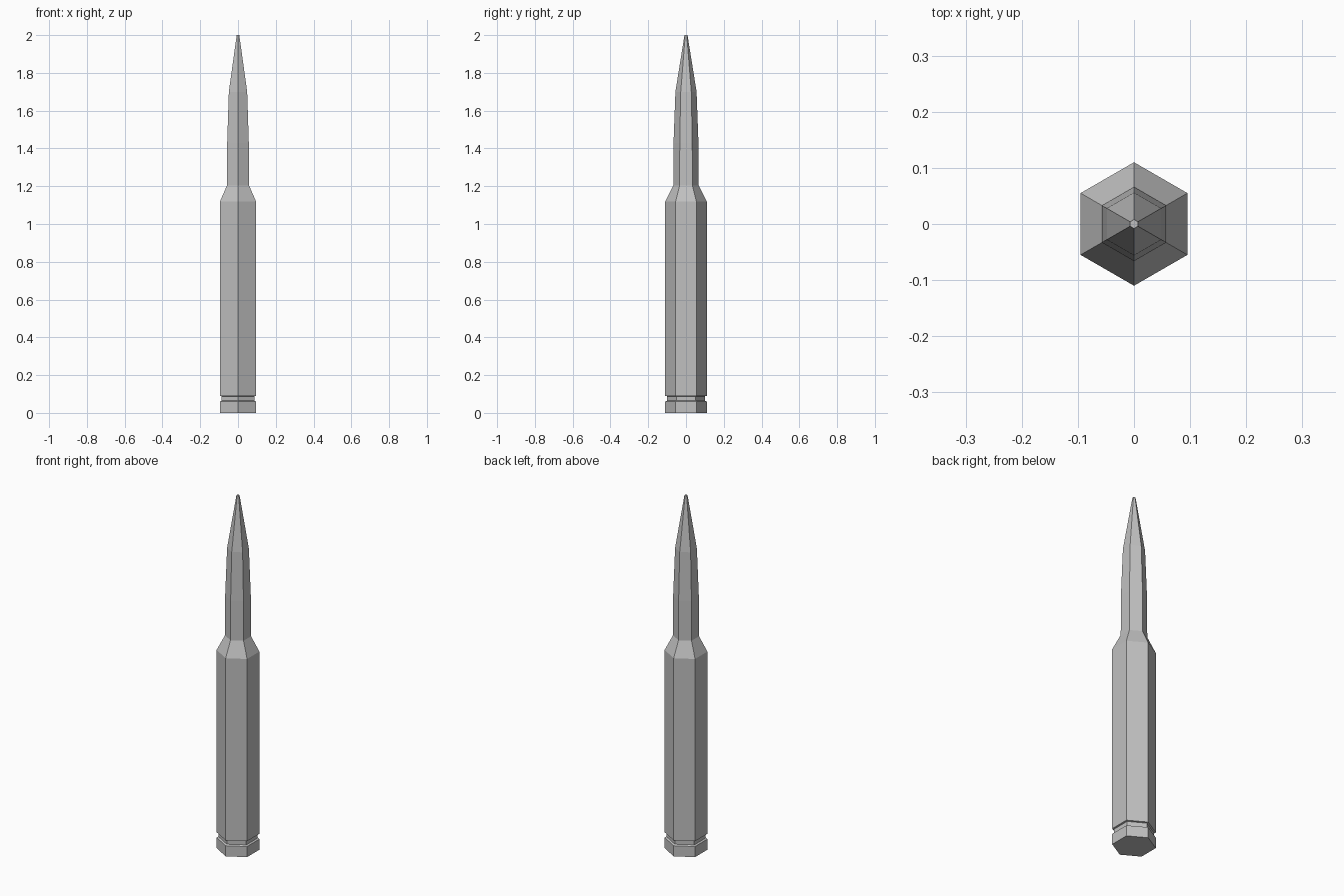
import bpy, bmesh, math

cube = bpy.data.objects.get("Cube")
if cube:
    bpy.data.objects.remove(cube, do_unlink=True)

SIDES = 6

# Single flat grey
grey = bpy.data.materials.new("metal_grey")
grey.use_nodes = True
colour = (0.53, 0.53, 0.53, 1)
grey.diffuse_color = colour
grey.node_tree.nodes["Principled BSDF"].inputs["Base Color"].default_value = colour


def turned_part(name, profile, cap_bottom=False, cap_top=False):
    """Six-sided turned part from (radius, height) pairs, listed bottom to top."""
    bm = bmesh.new()
    rings = []
    for radius, z in profile:
        ring = []
        for i in range(SIDES):
            a = math.pi / 2 + math.tau * i / SIDES
            ring.append(bm.verts.new((radius * math.cos(a), radius * math.sin(a), z)))
        rings.append(ring)
    for low, high in zip(rings, rings[1:]):
        for i in range(SIDES):
            j = (i + 1) % SIDES
            bm.faces.new((low[i], low[j], high[j], high[i]))
    if cap_bottom:
        bm.faces.new(rings[0][::-1])
    if cap_top:
        bm.faces.new(rings[-1])
    mesh = bpy.data.meshes.new(name)
    bm.to_mesh(mesh)
    bm.free()
    mesh.materials.append(grey)
    obj = bpy.data.objects.new(name, mesh)
    bpy.context.collection.objects.link(obj)
    return obj


# Base rim, with its flat underside and the ledge up to the groove
turned_part("rim", [(0.11, 0), (0.11, 0.06), (0.10, 0.065)], cap_bottom=True)

# Recessed groove above the rim
turned_part("groove", [(0.10, 0.065), (0.10, 0.088)])

# Long casing with sloped shoulder and narrow neck
turned_part("casing", [(0.10, 0.088), (0.11, 0.09), (0.11, 1.12),
                       (0.067, 1.205), (0.066, 1.43)])

# Tapered head ending in a tiny flat tip
turned_part("pointed_head", [(0.066, 1.43), (0.056, 1.70), (0.008, 2.0)], cap_top=True)
